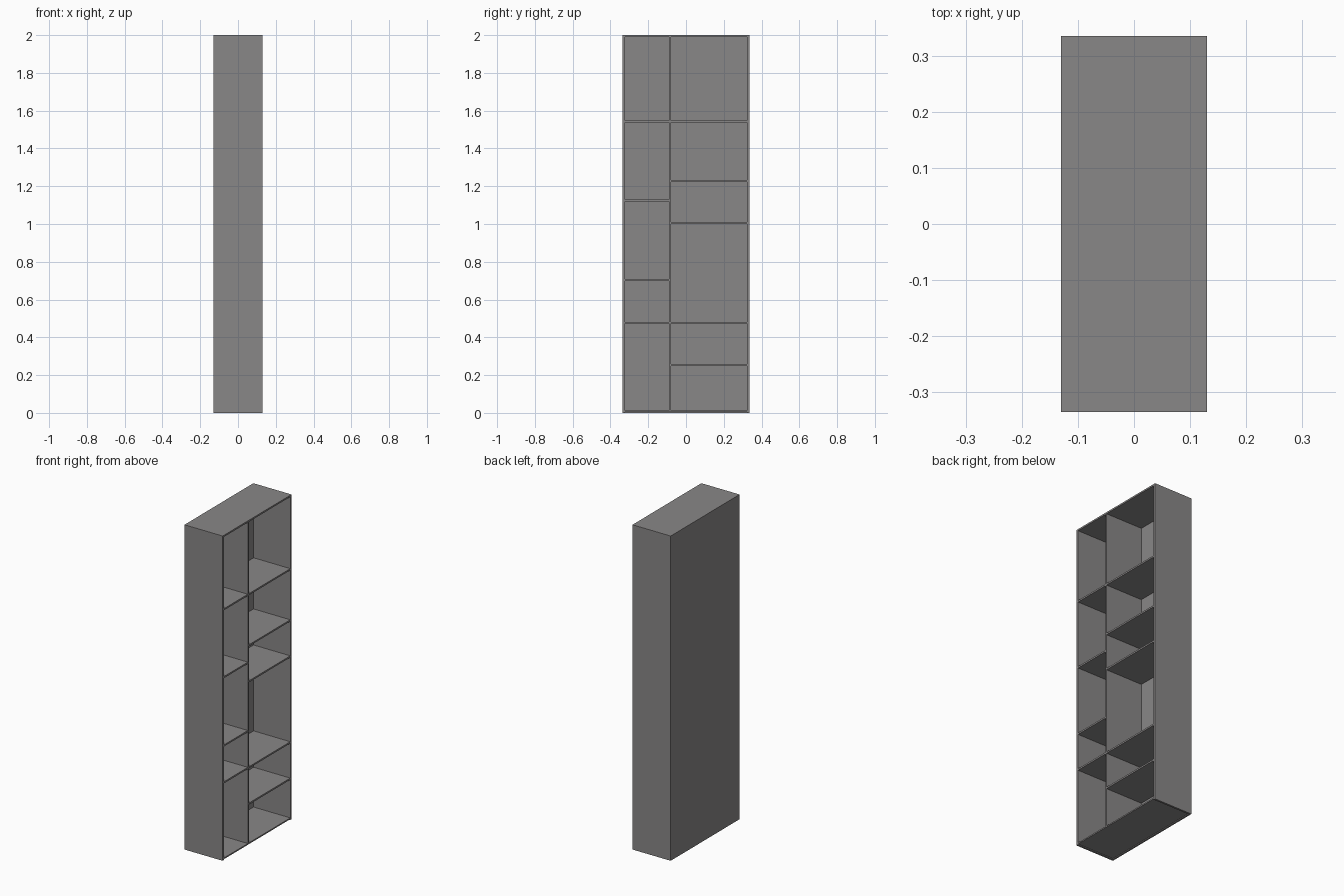
import bpy
import bmesh

if "Cube" in bpy.data.objects:
    bpy.data.objects.remove(bpy.data.objects["Cube"])

W, D, H = 0.13, 0.335, 2.0      # half depth (x), half width (y), height
T = 0.012                       # board thickness
DIV = -0.085                    # divider position along y

grey = bpy.data.materials.new("warm grey")
grey.diffuse_color = (0.25, 0.242, 0.242, 1)
grey.use_nodes = True
grey.node_tree.nodes["Principled BSDF"].inputs["Base Color"].default_value = grey.diffuse_color


def board(name, x0, x1, y0, y1, z0, z1):
    """Axis-aligned board given by its extents."""
    bm = bmesh.new()
    bmesh.ops.create_cube(bm, size=1)
    for v in bm.verts:
        v.co.x = x1 if v.co.x > 0 else x0
        v.co.y = y1 if v.co.y > 0 else y0
        v.co.z = z1 if v.co.z > 0 else z0
    me = bpy.data.meshes.new(name)
    bm.to_mesh(me)
    bm.free()
    me.materials.append(grey)
    ob = bpy.data.objects.new(name, me)
    bpy.context.collection.objects.link(ob)
    return ob


# Outer case
board("left_side", -W, W, -D, -D + T, 0, H)
board("right_side", -W, W, D - T, D, 0, H)
board("top_panel", -W, W, -D + T, D - T, H - 0.01, H)
board("back_panel", -W, -W + 0.01, -D + T, D - T, 0, H - 0.01)

# Bottom board, raised slightly so the underside is recessed
board("bottom_panel", -W + 0.01, W, -D + T, D - T, 0.005, 0.013)

# Upright divider
board("divider", -W + 0.01, W, DIV - 0.005, DIV + 0.005, 0.013, H - 0.01)

# Shelves: narrow column and wide column
columns = {
    "narrow_shelf": (-D + T, DIV - 0.005, (0.477, 0.704, 1.125, 1.543)),
    "wide_shelf": (DIV + 0.005, D - T, (0.253, 0.477, 1.006, 1.228, 1.543)),
}
for name, (y0, y1, heights) in columns.items():
    for i, z in enumerate(heights):
        board(f"{name}_{i + 1}", -W + 0.01, W, y0, y1, z - 0.005, z + 0.005)
